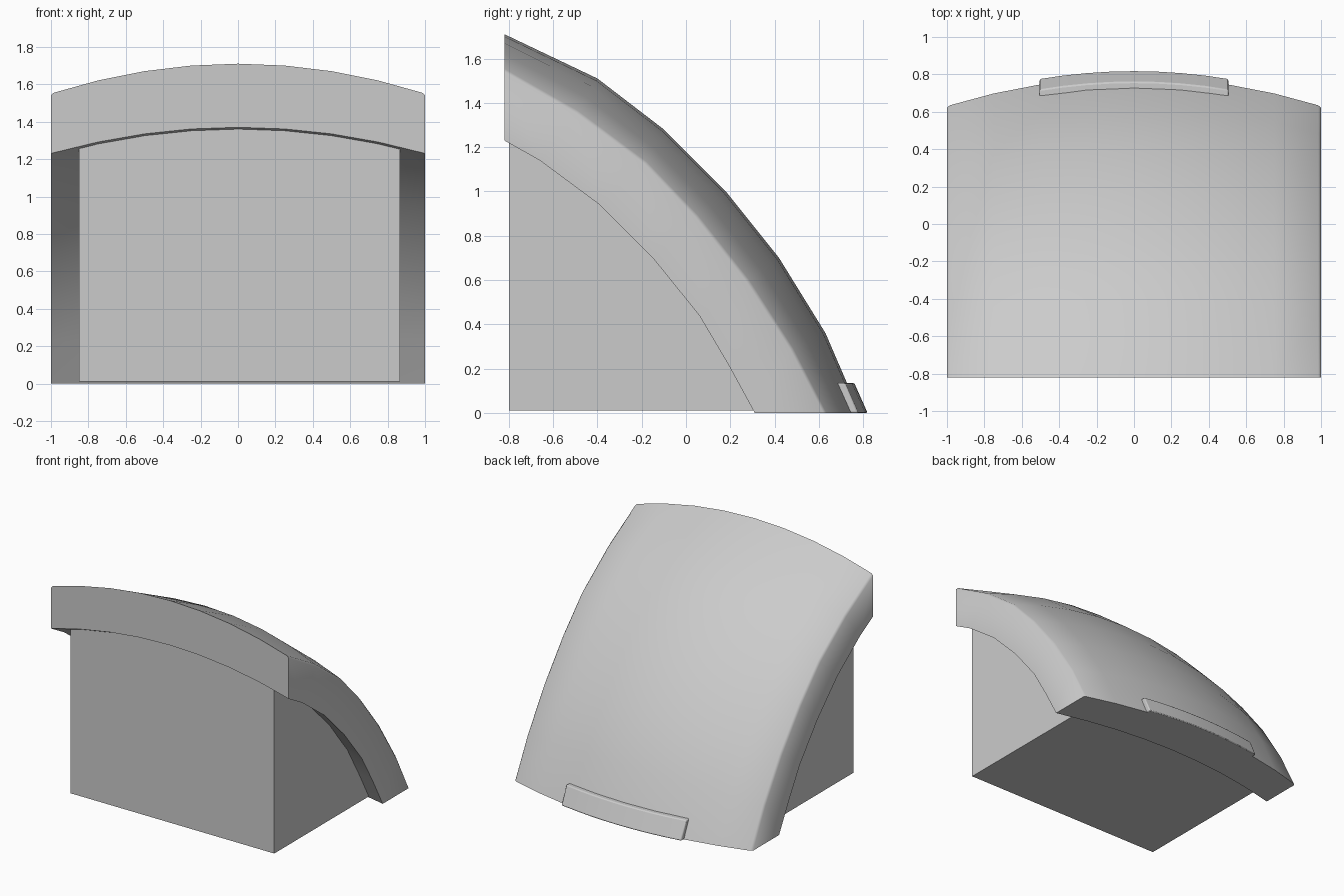
import bpy
import bmesh
import math

if "Cube" in bpy.data.objects:
    bpy.data.objects.remove(bpy.data.objects["Cube"], do_unlink=True)

# One flat colour for every part
grey = bpy.data.materials.new("light grey")
grey.use_nodes = True
colour = (0.6, 0.6, 0.6, 1)
grey.diffuse_color = colour
grey.node_tree.nodes["Principled BSDF"].inputs["Base Color"].default_value = colour

# Side profiles (y, z) on the centre line and at the sides
OUTER_MID = [(-.82, 1.71), (-.40, 1.51), (-.10, 1.28), (.18, 1.0), (.42, .70), (.63, .36), (.785, 0)]
OUTER_SIDE = [(-.82, 1.55), (-.49, 1.36), (-.18, 1.13), (.05, .89), (.28, .60), (.48, .29), (.63, 0)]
INNER_MID = [(-.82, 1.37), (-.59, 1.26), (-.31, 1.05), (-.07, .81), (.14, .53), (.30, .25), (.44, 0)]
INNER_SIDE = [(-.82, 1.23), (-.66, 1.14), (-.39, .94), (-.15, .70), (.06, .44), (.19, .22), (.31, 0)]


def blend(side, mid, f):
    return [(a[0] + (b[0] - a[0]) * f, a[1] + (b[1] - a[1]) * f) for a, b in zip(side, mid)]


def loft(name, sections, strip_caps=False):
    """Skin closed (y, z) loops placed along x and cap both ends."""
    bm = bmesh.new()
    rings = [[bm.verts.new((x, y, z)) for y, z in loop] for x, loop in sections]
    n = len(rings[0])
    for a, b in zip(rings, rings[1:]):
        for i in range(n):
            j = (i + 1) % n
            bm.faces.new((a[i], a[j], b[j], b[i]))
    for ring in (rings[0], rings[-1]):
        if strip_caps:
            for i in range(n // 2 - 1):
                bm.faces.new((ring[i], ring[i + 1], ring[n - 2 - i], ring[n - 1 - i]))
        else:
            bm.faces.new(ring)
    bmesh.ops.recalc_face_normals(bm, faces=bm.faces)
    mesh = bpy.data.meshes.new(name)
    bm.to_mesh(mesh)
    bm.free()
    mesh.materials.append(grey)
    obj = bpy.data.objects.new(name, mesh)
    bpy.context.collection.objects.link(obj)
    return obj


def smooth(obj, degrees):
    bpy.ops.object.select_all(action="DESELECT")
    obj.select_set(True)
    bpy.context.view_layer.objects.active = obj
    bpy.ops.object.shade_smooth_by_angle(angle=math.radians(degrees))


# Crowned, arched shell with softened side edges
half = [0.25, 0.5, 0.75, 0.985, 1]
sections = []
for x in [-v for v in reversed(half)] + [0] + half:
    f = 1 - x * x
    outer = blend(OUTER_SIDE, OUTER_MID, f if abs(x) < 1 else -0.06)
    inner = blend(INNER_SIDE, INNER_MID, f)
    sections.append((x, outer + inner[::-1]))
smooth(loft("arched_shell", sections, strip_caps=True), 50)

# Solid block filling the space under the shell
block = [(-.80, .01), (-.80, 1.40)] + [(y + .03, z + .03) for y, z in INNER_MID[1:-1]] + [(.48, .01)]
loft("inner_block", [(-.85, block), (.865, block)])

# Curved raised lip at the lower back edge
sections = []
for i in range(-4, 5):
    x = i * .126
    drop = .165 * x * x
    sections.append((x, [(y - drop, z) for y, z in ((.70, 0), (.82, 0), (.76, .135), (.66, .135))]))
lip = loft("rear_lip", sections)
bevel = lip.modifiers.new("soft edges", "BEVEL")
bevel.width = .007
bevel.segments = 2
bevel.limit_method = "ANGLE"
bevel.angle_limit = math.radians(40)
smooth(lip, 40)
